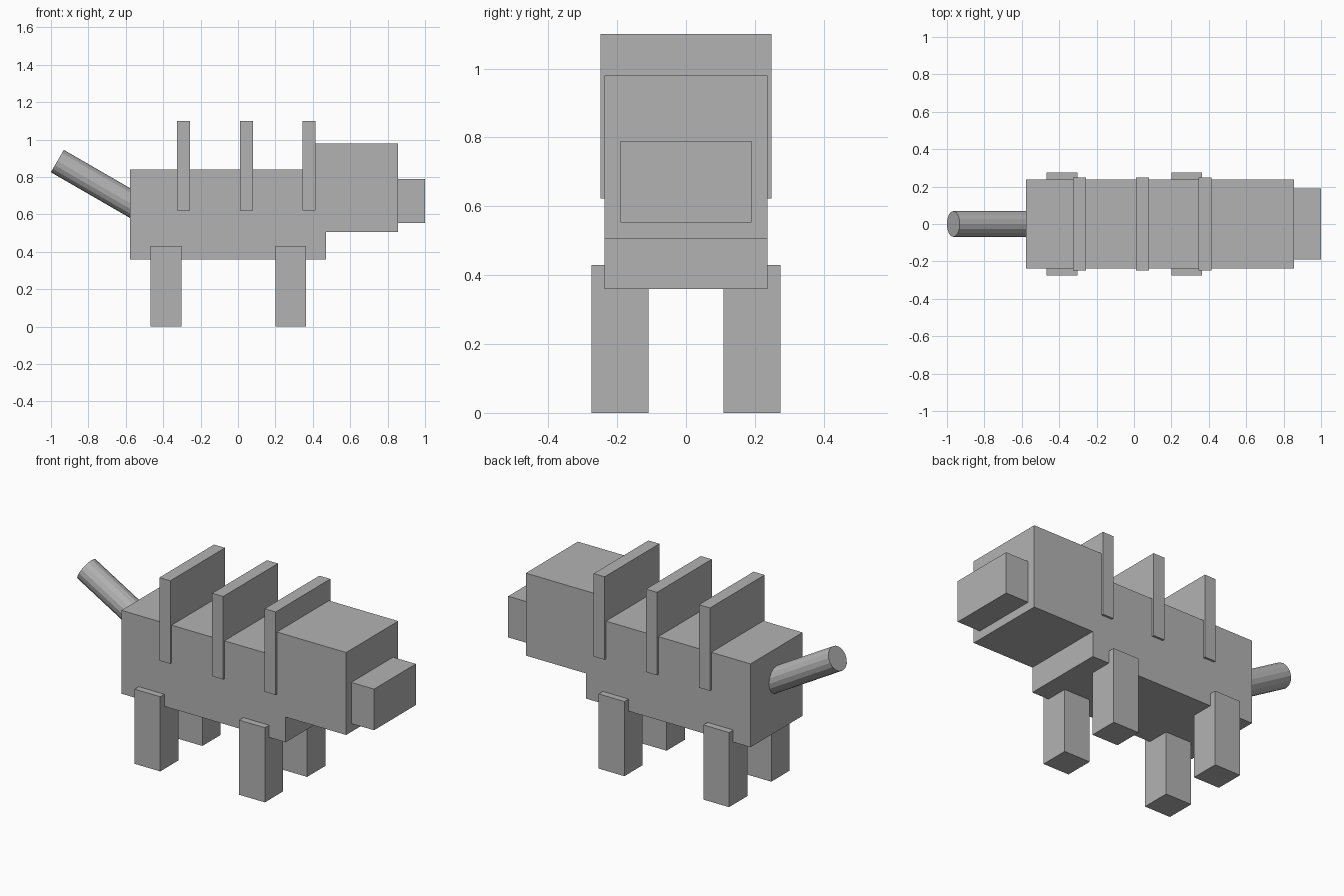
import bpy
from math import radians
from mathutils import Vector

cube = bpy.data.objects.get("Cube")
if cube:
    bpy.data.objects.remove(cube, do_unlink=True)

grey = bpy.data.materials.new("plain grey")
grey.use_nodes = True
colour = (0.45, 0.45, 0.45, 1)
grey.diffuse_color = colour
grey.node_tree.nodes["Principled BSDF"].inputs["Base Color"].default_value = colour


def box(name, x, y, z):
    """Box spanning the (low, high) range on each axis."""
    low, high = Vector((x[0], y[0], z[0])), Vector((x[1], y[1], z[1]))
    bpy.ops.mesh.primitive_cube_add(size=1, location=(low + high) / 2)
    ob = bpy.context.object
    ob.name = name
    ob.scale = high - low
    bpy.ops.object.transform_apply(location=False, rotation=False, scale=True)
    ob.data.materials.append(grey)


# Body, head and snout
box("body", (-0.577, 0.47), (-0.237, 0.237), (0.36, 0.84))
box("head", (0.38, 0.855), (-0.237, 0.237), (0.505, 0.98))
box("snout", (0.82, 1.0), (-0.19, 0.19), (0.553, 0.79))

# Back plates wrapping over the body
for label, x in (("rear", -0.292), ("middle", 0.045), ("front", 0.379)):
    box(label + "_back_plate", (x - 0.035, x + 0.035), (-0.249, 0.249), (0.622, 1.1))

# Four legs
for end, x in (("hind", -0.385), ("front", 0.282)):
    for side, y in (("left", 0.192), ("right", -0.192)):
        box(f"{side}_{end}_leg", (x - 0.082, x + 0.082), (y - 0.083, y + 0.083), (0, 0.43))

# Round tail rising backwards from the rump
length = 0.54
tip = Vector((-0.966, 0, 0.885))
axis = Vector((-0.866, 0, 0.5))
bpy.ops.mesh.primitive_cylinder_add(
    vertices=16, radius=0.069, depth=length,
    location=tip - axis * length / 2, rotation=(0, radians(-60), 0))
tail = bpy.context.object
tail.name = "tail"
tail.data.materials.append(grey)
